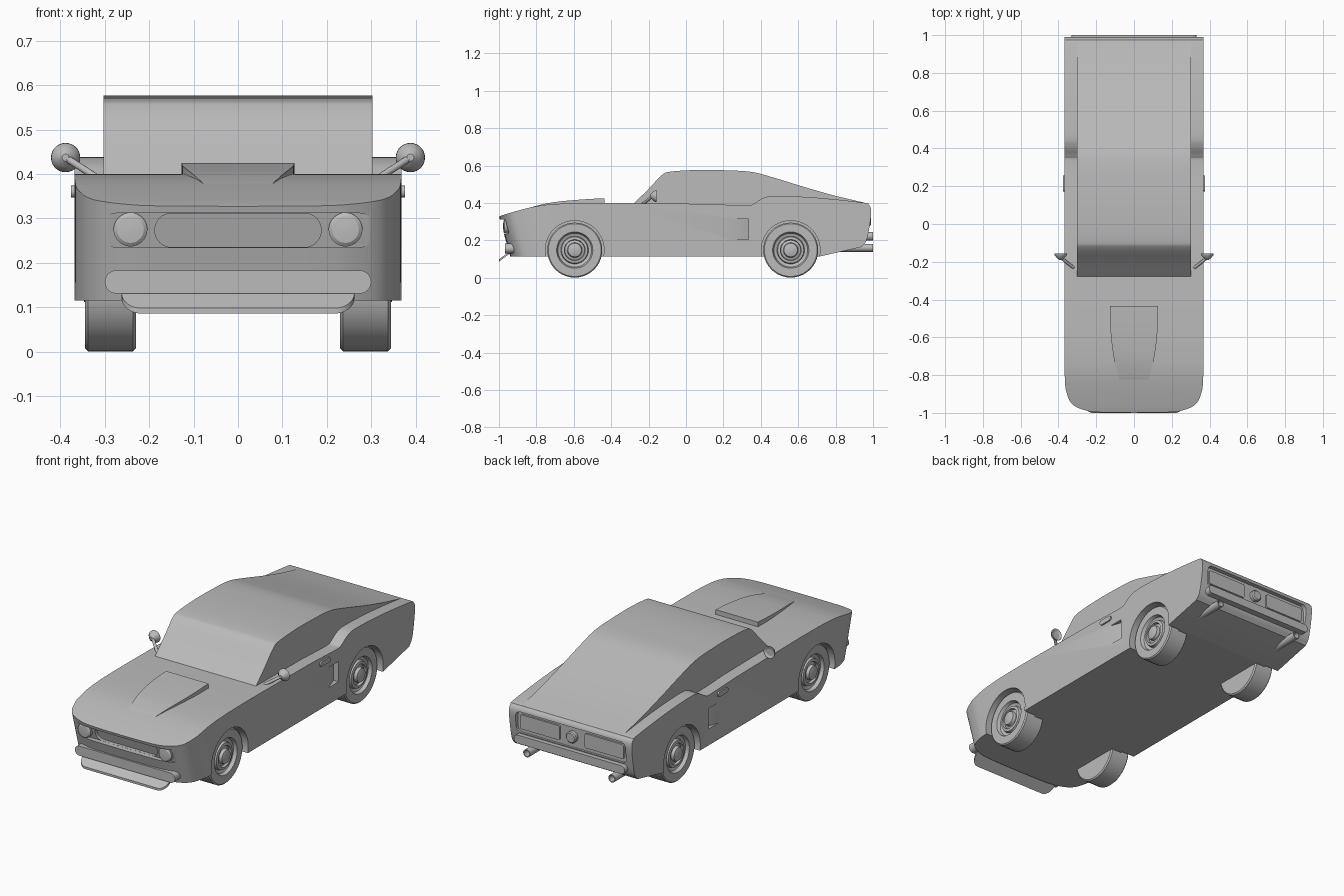
import bpy, bmesh, math
from mathutils import Vector

if "Cube" in bpy.data.objects:
    bpy.data.objects.remove(bpy.data.objects["Cube"])

paint = bpy.data.materials.new("plain_grey")
paint.use_nodes = True
GREY = (0.5, 0.5, 0.5, 1)
paint.diffuse_color = GREY
paint.node_tree.nodes["Principled BSDF"].inputs["Base Color"].default_value = GREY
RAKE = -0.28   # forward lean of the nose
FLOOR = 0.115


def finish(name, bm):
    bmesh.ops.recalc_face_normals(bm, faces=bm.faces)
    me = bpy.data.meshes.new(name)
    bm.to_mesh(me)
    bm.free()
    me.materials.append(paint)
    ob = bpy.data.objects.new(name, me)
    bpy.context.collection.objects.link(ob)
    return ob


def prism(name, outline, axis, lo, hi, lean=0):
    """Extrude a closed outline along an axis, optionally leaning with height."""
    bm = bmesh.new()
    rings = []
    for d in (lo, hi):
        ring = []
        for u, v in outline:
            x, y, z = {"x": (d, u, v), "y": (u, d, v), "z": (u, v, d)}[axis]
            ring.append(bm.verts.new((x, y + lean * (z - FLOOR), z)))
        bm.faces.new(ring)
        rings.append(ring)
    n = len(outline)
    for i in range(n):
        j = (i + 1) % n
        bm.faces.new((rings[0][i], rings[0][j], rings[1][j], rings[1][i]))
    return finish(name, bm)


def lathe(name, profile, axis, centre, steps=40):
    """Spin (distance, radius) pairs around an axis through the centre."""
    bm = bmesh.new()
    rings = []
    for d, r in profile:
        ring = []
        for k in range(steps):
            t = math.tau * k / steps
            a, b = r * math.cos(t), r * math.sin(t)
            p = (d, a, b) if axis == "x" else (a, d, b)
            ring.append(bm.verts.new(Vector(centre) + Vector(p)))
        rings.append(ring)
    for r0, r1 in zip(rings, rings[1:]):
        for k in range(steps):
            m = (k + 1) % steps
            bm.faces.new((r0[k], r0[m], r1[m], r1[k]))
    bm.faces.new(rings[0])
    bm.faces.new(rings[-1])
    return finish(name, bm)


def spline(pts, sub=5):
    """Smooth curve through the points."""
    p = [Vector(q) for q in pts]
    p = [2 * p[0] - p[1]] + p + [2 * p[-1] - p[-2]]
    out = []
    for a, b, c, d in zip(p, p[1:], p[2:], p[3:]):
        for i in range(sub):
            t = i / sub
            out.append(0.5 * (2 * b + (c - a) * t + (2 * a - 5 * b + 4 * c - d) * t * t
                              + (3 * b - a - 3 * c + d) * t ** 3))
    return out + [p[-2]]


def rounded(x0, x1, z0, z1, r, steps=8):
    pts = []
    corners = ((x1 - r, z1 - r), (x0 + r, z1 - r), (x0 + r, z0 + r), (x1 - r, z0 + r))
    for q, (cx, cz) in enumerate(corners):
        for k in range(steps + 1):
            t = math.pi / 2 * (q + k / steps)
            pts.append((cx + r * math.cos(t), cz + r * math.sin(t)))
    return pts


def boolean(ob, tool, mode="DIFFERENCE"):
    tool.hide_render = True
    mod = ob.modifiers.new("cut", "BOOLEAN")
    mod.operation, mod.object, mod.solver = mode, tool, "EXACT"
    bpy.context.view_layer.objects.active = ob
    bpy.ops.object.modifier_apply(modifier=mod.name)
    bpy.data.objects.remove(tool)


# Body: side profile trimmed by a plan with rounded front corners
hood = spline([(-1.03, 0.312), (-0.97, 0.338), (-0.8, 0.383), (-0.65, 0.397), (-0.45, 0.4)])
haunch = spline([(0.1, 0.395), (0.32, 0.387), (0.36, 0.395), (0.41, 0.425), (0.48, 0.438),
                 (0.7, 0.428), (0.94, 0.403), (0.978, 0.39), (0.99, 0.355), (0.982, 0.28),
                 (0.965, 0.2), (0.94, 0.165)])
body = prism("body", hood + haunch + [(0.72, FLOOR), (-1.03, FLOOR)], "x", -0.45, 0.45)
corner = spline([(0.368, -0.3), (0.367, -0.72), (0.355, -0.83), (0.325, -0.892),
                 (0.26, -0.925), (0.18, -0.937), (0, -0.94)])
plan = [(0.368, 1.2)] + [tuple(p) for p in corner]
plan += [(-x, y) for x, y in reversed(plan[:-1])]
boolean(body, prism("plan_trim", plan, "z", 0, 0.7, RAKE), "INTERSECT")

# Nose recesses for lamps and grille
boolean(body, prism("lamp_cut", rounded(-0.31, 0.31, 0.235, 0.312, 0.038), "y", -1.1, -0.912, RAKE))
boolean(body, prism("grille_cut", rounded(-0.187, 0.187, 0.2355, 0.3115, 0.037), "y", -1.1, -0.895, RAKE))

# Tail panel recess
boolean(body, prism("tail_cut", rounded(-0.33, 0.33, 0.25, 0.368, 0.03), "y", 0.966, 1.2))

AXLES = {"front": -0.595, "rear": 0.56}
for s, side in ((1, "left"), (-1, "right")):
    # Wheel arches and wheels
    for end, y in AXLES.items():
        boolean(body, lathe("arch_cut", [(s * 0.29, 0.157), (s * 0.5, 0.157)], "x", (0, y, 0.148), 64))
        tread = [(0.23, 0.02), (0.23, 0.14), (0.236, 0.147), (0.338, 0.147), (0.344, 0.141),
                 (0.344, 0.097), (0.326, 0.09), (0.32, 0.074), (0.335, 0.07), (0.338, 0.056),
                 (0.325, 0.053), (0.33, 0.04), (0.346, 0.036), (0.351, 0.02), (0.352, 0.004)]
        lathe(f"{end}_{side}_wheel", [(s * d, r) for d, r in tread], "x", (0, y, 0.148))

    # Side scoop: wedge deepening to the rear
    wedge = [(s * 0.4, 0.25), (s * 0.368, 0.25), (s * 0.338, 0.335), (s * 0.4, 0.335)]
    boolean(body, prism("scoop_cut", wedge, "z", 0.205, 0.315))

    # Door handle
    prism(f"{side}_door_handle", rounded(0.172, 0.258, 0.347, 0.374, 0.013), "x", s * 0.355, s * 0.376)

    # Headlamp, tail lamp, exhaust
    lathe(f"{side}_headlamp", [(0.03, 0.038), (-0.012, 0.038), (-0.018, 0.03), (-0.02, 0.005)],
          "y", (s * 0.242, -0.958, 0.275))
    prism(f"{side}_tail_lamp", rounded(*sorted((s * 0.075, s * 0.31)), 0.27, 0.348, 0.01),
          "y", 0.95, 0.976)
    lathe(f"{side}_exhaust", [(0.8, 0.021), (1.0, 0.021), (1.0, 0.016), (0.95, 0.016)],
          "y", (s * 0.255, 0, 0.16), 20)

    # Round door mirror on a thin stalk
    lathe(f"{side}_mirror", [(-0.19, 0.008), (-0.18, 0.02), (-0.165, 0.032), (-0.157, 0.033),
                             (-0.157, 0.028), (-0.162, 0.02)], "y", (s * 0.388, 0, 0.437), 28)
    a, b = Vector((s * 0.315, -0.235, 0.39)), Vector((s * 0.388, -0.178, 0.437))
    bpy.ops.mesh.primitive_cylinder_add(vertices=12, radius=0.008, depth=(b - a).length,
                                        location=(a + b) / 2)
    stalk = bpy.context.object
    stalk.name = f"{side}_mirror_stalk"
    stalk.rotation_mode = "QUATERNION"
    stalk.rotation_quaternion = (b - a).to_track_quat("Z", "Y")
    stalk.data.materials.append(paint)

# Cabin with sloping fastback
roof = spline([(-0.28, 0.396), (-0.2, 0.475), (-0.13, 0.548), (-0.085, 0.567), (0.05, 0.576),
               (0.2, 0.575), (0.35, 0.566), (0.47, 0.535), (0.65, 0.48), (0.8, 0.438), (0.96, 0.4)])
prism("cabin", roof + [(0.96, 0.36), (-0.28, 0.36)], "x", -0.303, 0.303)

# Bonnet scoop: tapered plan trimmed by a rising profile
edge = spline([(0.127, -0.435), (0.125, -0.55), (0.113, -0.67), (0.093, -0.77), (0.07, -0.85)])
edge = [tuple(p) for p in edge]
scoop = prism("bonnet_scoop", edge + [(-x, y) for x, y in reversed(edge)], "z", 0.34, 0.5)
rise = spline([(-0.86, 0.364), (-0.8, 0.385), (-0.7, 0.405), (-0.55, 0.419), (-0.4, 0.427)])
boolean(scoop, prism("rise_trim", rise + [(-0.4, 0.3), (-0.86, 0.3)], "x", -0.3, 0.3), "INTERSECT")

# Bumpers, chin lip and fuel cap
prism("front_bumper", rounded(-0.3, 0.3, 0.131, 0.183, 0.026), "y", -0.88, -0.968)
prism("rear_bumper", rounded(-0.332, 0.332, 0.2, 0.245, 0.022), "y", 0.93, 1.0)
lip = [(x, z) for x, z in rounded(-0.262, 0.262, -1.0, -0.8, 0.045)]
chin = prism("chin_lip", lip, "z", 0, 0.012)
for v in chin.data.vertices:
    v.co.z += 0.086 + 0.75 * (v.co.y + 1)
lathe("fuel_cap", [(0.95, 0.03), (0.984, 0.03), (0.99, 0.024), (0.99, 0.005)], "y", (0, 0, 0.308), 28)

# Smooth shading with crisp edges
bpy.ops.object.select_all(action="DESELECT")
for ob in bpy.context.scene.objects:
    if ob.type == "MESH" and ob.data.materials and ob.data.materials[0] == paint:
        ob.select_set(True)
        bpy.context.view_layer.objects.active = ob
bpy.ops.object.shade_smooth_by_angle(angle=math.radians(32))
